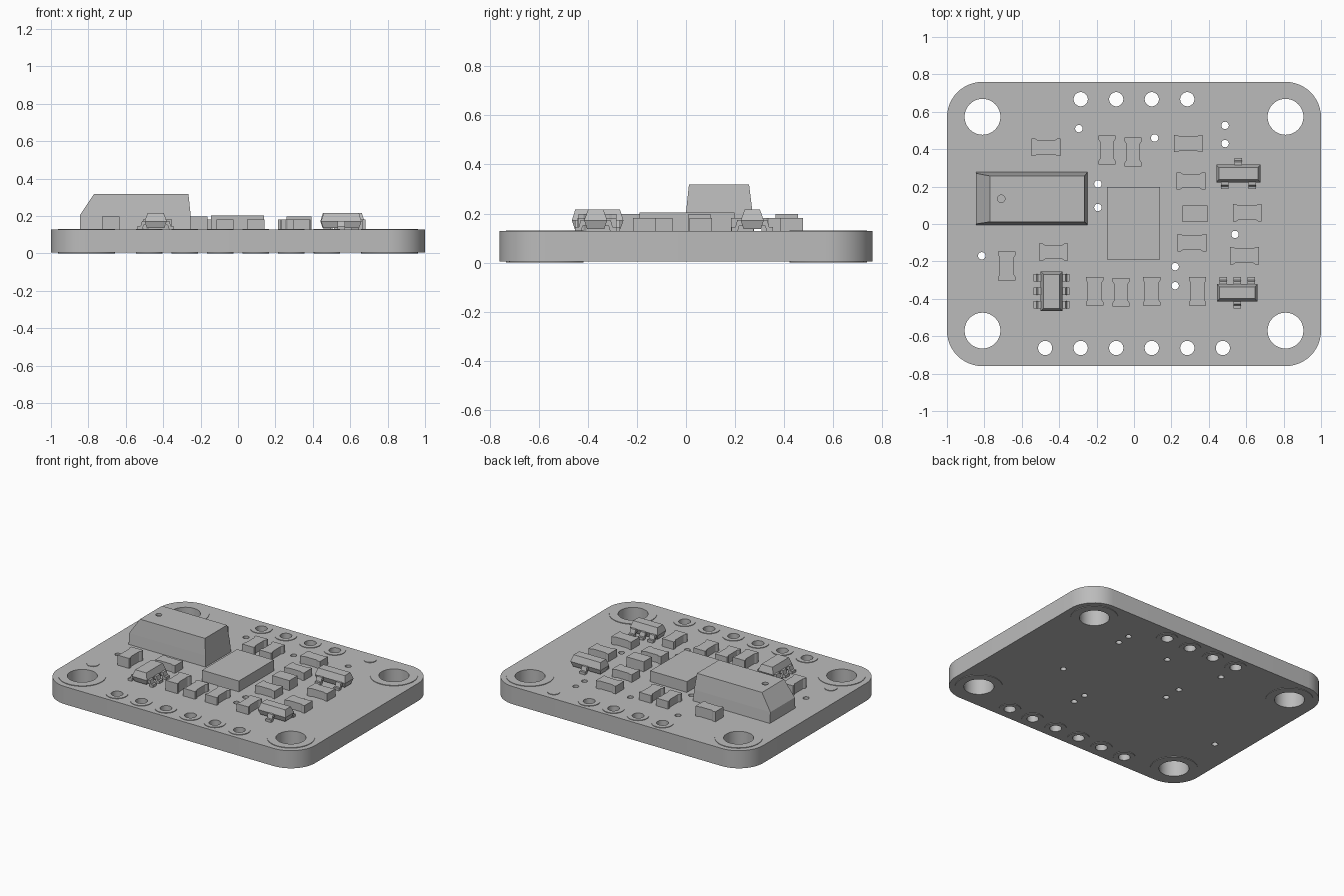
import bpy, bmesh, math
from mathutils import Matrix, Vector

if "Cube" in bpy.data.objects:
    bpy.data.objects.remove(bpy.data.objects["Cube"])

grey = bpy.data.materials.new("plain grey")
grey.use_nodes = True
grey.diffuse_color = (0.5, 0.5, 0.5, 1)
grey.node_tree.nodes["Principled BSDF"].inputs["Base Color"].default_value = (0.5, 0.5, 0.5, 1)

TOP = 0.128


def add_mesh(name, bm):
    bmesh.ops.recalc_face_normals(bm, faces=bm.faces)
    me = bpy.data.meshes.new(name)
    bm.to_mesh(me)
    bm.free()
    ob = bpy.data.objects.new(name, me)
    bpy.context.collection.objects.link(ob)
    me.materials.append(grey)
    return ob


def activate(ob):
    bpy.ops.object.select_all(action="DESELECT")
    ob.select_set(True)
    bpy.context.view_layer.objects.active = ob


def arc(cx, cy, r, start=0.0, sweep=math.tau, n=32):
    return [(cx + r * math.cos(start + sweep * i / n),
             cy + r * math.sin(start + sweep * i / n)) for i in range(n)]


def plate(name, loops, z0, z1):
    """Flat plate from an outline and hole loops."""
    cu = bpy.data.curves.new(name, "CURVE")
    cu.dimensions = "2D"
    cu.fill_mode = "BOTH"
    cu.extrude = (z1 - z0) / 2
    for loop in loops:
        sp = cu.splines.new("POLY")
        sp.points.add(len(loop) - 1)
        for p, (x, y) in zip(sp.points, loop):
            p.co = (x, y, 0, 1)
        sp.use_cyclic_u = True
    ob = bpy.data.objects.new(name, cu)
    bpy.context.collection.objects.link(ob)
    ob.location.z = (z0 + z1) / 2
    activate(ob)
    bpy.ops.object.convert(target="MESH")
    ob = bpy.context.object
    bm = bmesh.new()
    bm.from_mesh(ob.data)
    bmesh.ops.remove_doubles(bm, verts=bm.verts, dist=0.0001)
    bmesh.ops.recalc_face_normals(bm, faces=bm.faces)
    bm.to_mesh(ob.data)
    bm.free()
    ob.data.materials.clear()
    ob.data.materials.append(grey)
    bpy.ops.object.shade_smooth_by_angle(angle=math.radians(30))
    return ob


def prism(name, outline, depth, matrix):
    """Extrude an outline along its local z, then place it."""
    bm = bmesh.new()
    face = bm.faces.new([bm.verts.new((x, y, 0)) for x, y in outline])
    ext = bmesh.ops.extrude_face_region(bm, geom=[face])["geom"]
    moved = [v for v in ext if isinstance(v, bmesh.types.BMVert)]
    bmesh.ops.translate(bm, verts=moved, vec=(0, 0, depth))
    bm.transform(matrix)
    return add_mesh(name, bm)


def loft(name, levels):
    """Stack rectangles given as (z, x0, x1, y0, y1)."""
    bm = bmesh.new()
    rings = [[bm.verts.new(c) for c in ((a, c0, z), (b, c0, z), (b, d, z), (a, d, z))]
             for z, a, b, c0, d in levels]
    bm.faces.new(rings[0])
    bm.faces.new(rings[-1])
    for lo, hi in zip(rings, rings[1:]):
        for i in range(4):
            j = (i + 1) % 4
            bm.faces.new((lo[i], lo[j], hi[j], hi[i]))
    return add_mesh(name, bm)


# Hole layout
mounts = [(x, y) for x in (-0.81, 0.81) for y in (-0.57, 0.573)]
pins = [(-0.475 + 0.19 * i, -0.663) for i in range(6)]
pins += [(-0.285 + 0.19 * i, 0.667) for i in range(4)]
vias = [(-0.295, 0.51), (0.11, 0.46), (0.487, 0.527), (0.487, 0.43), (-0.193, 0.214),
        (-0.193, 0.088), (0.54, -0.056), (-0.814, -0.17), (0.22, -0.228), (0.22, -0.33)]

# Board with rounded corners
R = 0.19
outline = []
for k, (sx, sy) in enumerate(((1, 1), (-1, 1), (-1, -1), (1, -1))):
    cx, cy = sx * (1 - R), sy * (0.76 - R)
    outline += arc(cx, cy, R, k * math.pi / 2, math.pi / 2, 12)
    outline.append((cx + R * math.cos((k + 1) * math.pi / 2),
                    cy + R * math.sin((k + 1) * math.pi / 2)))
board_holes = [arc(x, y, 0.105) for x, y in mounts]
board_holes += [arc(x, y, 0.046) for x, y in pins]
board_holes += [arc(x, y, 0.02, n=16) for x, y in vias]
plate("circuit_board", [outline] + board_holes, 0.004, TOP)

# Plated rings lining the holes, proud of both faces
for i, (x, y) in enumerate(mounts):
    plate(f"mounting_ring_{i}", [arc(x, y, 0.152), arc(x, y, 0.096)], 0, TOP + 0.004)
for i, (x, y) in enumerate(pins):
    plate(f"pin_ring_{i}", [arc(x, y, 0.07), arc(x, y, 0.038)], 0, TOP + 0.004)

# Alignment dots
for i, (x, y) in enumerate(((-0.86, -0.38), (0.55, 0.68))):
    plate(f"alignment_dot_{i}", [arc(x, y, 0.04)], TOP - 0.002, TOP + 0.004)

# Large sensor package with a sloped end and a dimple
sensor = loft("sensor_package", [(TOP, -0.845, -0.248, -0.006, 0.277),
                                 (0.205, -0.845, -0.253, 0.0, 0.271),
                                 (0.318, -0.77, -0.265, 0.012, 0.257)])
cutter = prism("dimple_cutter", arc(-0.71, 0.135, 0.02, n=24), 0.1,
               Matrix.Translation((0, 0, 0.303)))
cutter.hide_render = True
mod = sensor.modifiers.new("dimple", "BOOLEAN")
mod.operation = "DIFFERENCE"
mod.solver = "EXACT"
mod.object = cutter
activate(sensor)
bpy.ops.object.modifier_apply(modifier=mod.name)
bpy.data.objects.remove(cutter)

# Central flat chip
loft("central_chip", [(TOP, -0.145, 0.14, -0.19, 0.197), (0.204, -0.145, 0.14, -0.19, 0.197)])

# Small passives: waisted blocks, (x, y, upright, height)
LOW, TALL = 0.054, 0.07
quarter = [(0.077, 0.046), (0.058, 0.046), (0.046, 0.038)]
waisted = quarter + [(-x, y) for x, y in reversed(quarter)]
waisted += [(-x, -y) for x, y in waisted]
parts = [(-0.47, 0.41, 0, TALL), (0.29, 0.43, 0, LOW), (0.305, 0.23, 0, LOW),
         (0.31, -0.1, 0, LOW), (0.605, 0.06, 0, LOW), (0.59, -0.17, 0, LOW),
         (-0.43, -0.15, 0, LOW), (-0.145, 0.395, 1, LOW), (-0.005, 0.385, 1, LOW),
         (-0.68, -0.225, 1, TALL), (-0.21, -0.36, 1, TALL), (-0.07, -0.365, 1, LOW),
         (0.095, -0.36, 1, LOW), (0.34, -0.36, 1, LOW)]
for i, (x, y, upright, h) in enumerate(parts):
    turn = Matrix.Rotation(upright * math.pi / 2, 4, "Z")
    prism(f"passive_{i}", waisted, h, Matrix.Translation((x, y, TOP)) @ turn)
loft("indicator_block", [(TOP, 0.258, 0.392, 0.01, 0.1), (0.198, 0.258, 0.392, 0.01, 0.1)])

# Small leaded chips: body along local x, bent leads on both long sides
bend = [(-0.02, 0.152), (-0.02, 0.174), (0.014, 0.174), (0.022, 0.146),
        (0.037, 0.146), (0.037, TOP), (0.012, TOP), (0.005, 0.152)]


def leaded_chip(name, x, y, angle, length, width, front, back):
    place = Matrix.Translation((x, y, 0)) @ Matrix.Rotation(angle, 4, "Z")
    a, b = length / 2, width / 2
    body = loft(name + "_body", [(0.137, -a + 0.012, a - 0.012, -b + 0.012, b - 0.012),
                                 (0.172, -a, a, -b, b),
                                 (0.217, -a + 0.014, a - 0.014, -b + 0.016, b - 0.016)])
    body.data.transform(place)
    for side, spots in ((-1, front), (1, back)):
        for i, s in enumerate(spots):
            # local outline axes: outward, then up; depth runs along the body
            axes = Matrix(((0, 0, 1, s - 0.02), (side, 0, 0, side * b),
                           (0, 1, 0, 0), (0, 0, 0, 1)))
            label = "front" if side < 0 else "back"
            prism(f"{name}_{label}_lead_{i}", bend, 0.04, place @ axes)


leaded_chip("back_regulator", 0.558, 0.27, 0, 0.236, 0.094, (-0.072, 0.075), (0,))
leaded_chip("front_regulator", 0.552, -0.368, 0, 0.216, 0.094, (0,), (-0.075, 0, 0.075))
leaded_chip("side_converter", -0.44, -0.36, math.pi / 2, 0.21, 0.118,
            (-0.072, 0, 0.072), (-0.072, 0, 0.072))
